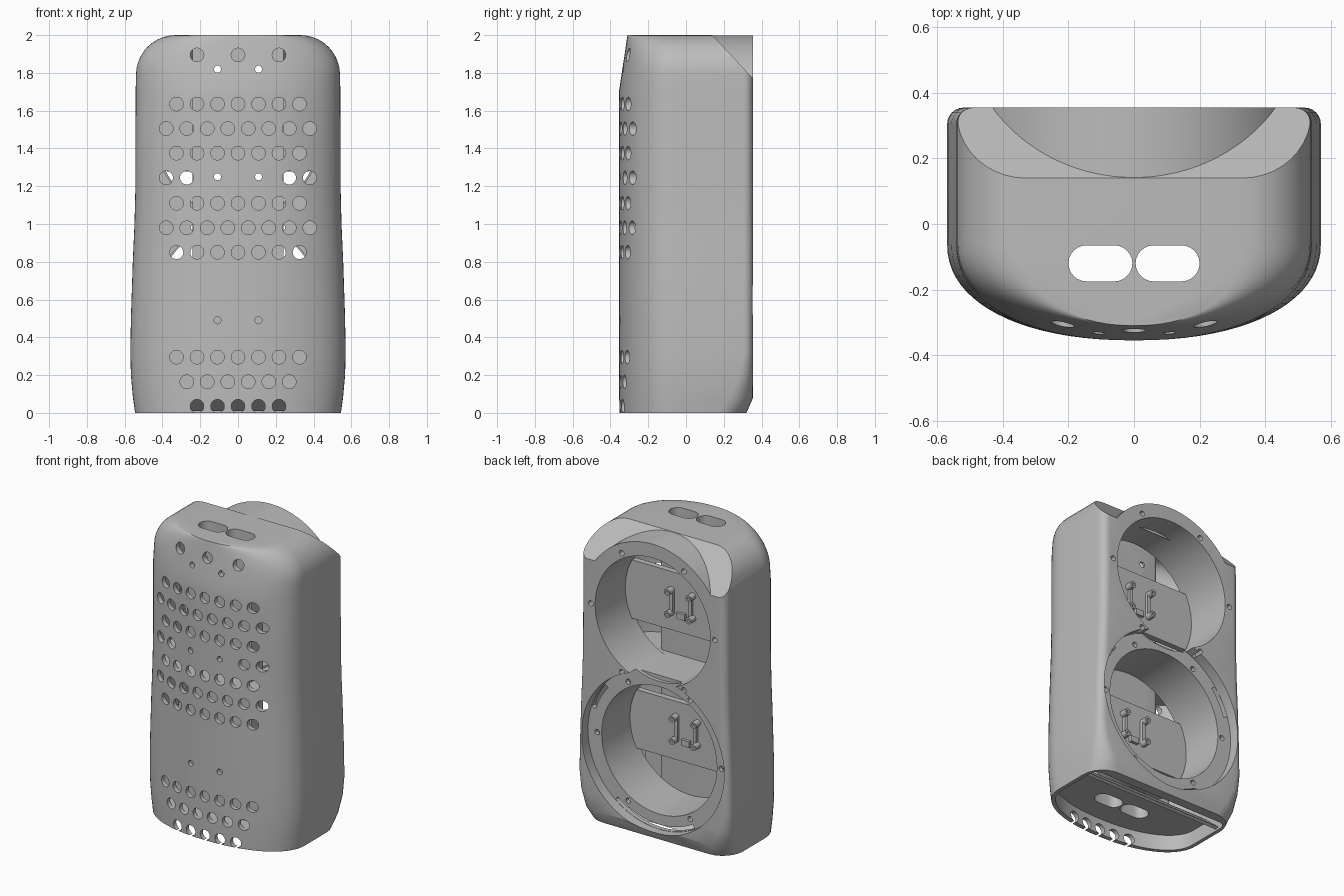
import bpy, bmesh
from math import sin, cos, asin, degrees, pi, radians

cube = bpy.data.objects.get("Cube")
if cube:
    bpy.data.objects.remove(cube)

grey = bpy.data.materials.new("plain_grey")
grey.use_nodes = True
grey.diffuse_color = (0.5, 0.5, 0.5, 1)
grey.node_tree.nodes["Principled BSDF"].inputs["Base Color"].default_value = (0.5, 0.5, 0.5, 1)


def finish(name, bm):
    bmesh.ops.recalc_face_normals(bm, faces=bm.faces)
    me = bpy.data.meshes.new(name)
    bm.to_mesh(me)
    bm.free()
    me.materials.append(grey)
    ob = bpy.data.objects.new(name, me)
    bpy.context.collection.objects.link(ob)
    return ob


PLACE = {"X": lambda u, v, d: (d, u, v),
         "Y": lambda u, v, d: (u, d, v),
         "Z": lambda u, v, d: (u, v, d)}


def prisms(name, outlines, axis, a, b):
    """Straight extrusions of flat outlines along one axis, in one object."""
    bm = bmesh.new()
    for pts in outlines:
        lo = [bm.verts.new(PLACE[axis](u, v, a)) for u, v in pts]
        hi = [bm.verts.new(PLACE[axis](u, v, b)) for u, v in pts]
        bm.faces.new(lo)
        bm.faces.new(hi)
        for i in range(len(pts)):
            j = (i + 1) % len(pts)
            bm.faces.new((lo[i], lo[j], hi[j], hi[i]))
    return finish(name, bm)


def arc(u, v, r, start=0, end=360, n=32):
    last = n if abs(end - start) < 360 else n - 1
    return [(u + r * cos(radians(start + (end - start) * i / n)),
             v + r * sin(radians(start + (end - start) * i / n))) for i in range(last + 1)]


def rect(u0, u1, v0, v1):
    return [(u0, v0), (u1, v0), (u1, v1), (u0, v1)]


def section(w, front, back, r):
    """Plan outline: full half oval in front, rounded corners behind."""
    side, power = -0.06, 2 / 2.2
    pts = []
    for i in range(41):
        c, s = cos(pi * i / 40), max(sin(pi * i / 40), 0)
        x = w * abs(c) ** power * (-1 if c > 0 else 1)
        pts.append((x, side + (front - side) * s ** power))
    return pts + arc(w - r, back - r, r, 0, 90, 6) + arc(r - w, back - r, r, 90, 180, 6)


def loft(name, levels):
    bm = bmesh.new()
    rings = [[bm.verts.new((x, y, z)) for x, y in section(w, f, b, r)] for z, w, f, b, r in levels]
    n = len(rings[0])
    for lo, hi in zip(rings, rings[1:]):
        for i in range(n):
            bm.faces.new((lo[i], lo[(i + 1) % n], hi[(i + 1) % n], hi[i]))
    bm.faces.new(rings[0])
    bm.faces.new(rings[-1])
    return finish(name, bm)


def combine(ob, cutter, mode="DIFFERENCE"):
    mod = ob.modifiers.new("cut", "BOOLEAN")
    mod.operation, mod.solver, mod.object = mode, "EXACT", cutter
    bpy.context.view_layer.update()
    me = bpy.data.meshes.new_from_object(ob.evaluated_get(bpy.context.evaluated_depsgraph_get()))
    ob.modifiers.clear()
    ob.data = me
    bpy.data.objects.remove(cutter)


# Outer body: height, half width, front, back, back corner radius
levels = [(0, .545, -.352, .32, .15), (.08, .556, -.354, .355, .12), (.2, .567, -.355, .355, .07),
          (.32, .57, -.355, .355, .05), (.5, .567, -.355, .355, .05), (.8, .557, -.355, .355, .05),
          (1.0, .548, -.355, .355, .05), (1.2, .543, -.355, .355, .05), (1.7, .542, -.355, .355, .05)]
for i in range(11):
    t = pi / 2 * i / 10
    z = 1.79 + .21 * sin(t)
    levels.append((z, .33 + .21 * cos(t), -.355 + .15 * (z - 1.7), .355, .05))
body = loft("body_shell", levels)

UPPER, LOWER, BORE, SEAT = 1.475, .58, .43, .285


def top_wedge(drop):
    pts = [(.1306, 2.01), (.3737, 1.75), (.5, 1.75), (.5, 2.1), (.1306, 2.1)]
    return prisms("wedge_cutter", [[(y, z - drop) for y, z in pts]], "X", -1, 1)


# Sloped top rear edge with the round rim standing over it
combine(body, top_wedge(0))
combine(body, prisms("rim", [arc(0, UPPER, .523, 32, 148, 48)], "Y", .11, .355), "UNION")

# Hollow inside, open underneath
inner = [(z * .983 if z else -.05, w - .03, f + .03, .255, min(r, .05)) for z, w, f, b, r in levels]
cavity = loft("cavity_cutter", inner)
combine(cavity, top_wedge(.05))
combine(body, cavity)

# Lower recess, fan bores and the narrow slots in the lower seat
combine(body, prisms("recess", [arc(0, LOWER, .532, n=96)], "Y", SEAT, .5))
combine(body, prisms("bores", [arc(0, c, BORE, n=72) for c in (UPPER, LOWER)], "Y", .2, .5))
slots = [arc(0, LOWER, .53, a, b, 24) + arc(0, LOWER, .5, b, a, 24)
         for a, b in ((240, 308), (18, 40), (140, 162))]
combine(body, prisms("slots", slots, "Y", .2, .3))

# Fan screw holes
for c, y in ((UPPER, .29), (LOWER, .2)):
    ring = [(.463 * cos(pi * k / 3), c + .463 * sin(pi * k / 3)) for k in range(6)]
    combine(body, prisms("screws", [arc(x, z, .018, n=12) for x, z in ring], "Y", y, .5))

# Front grille: height and number of holes in the row
STEP = .1085
rows = [(1.635, 7), (1.505, 8), (1.375, 7), (1.245, 8), (1.11, 7), (.98, 8), (.85, 7),
        (.295, 7), (.165, 6), (.035, 5)]
spots = [(k * 2 * STEP, 1.895) for k in (-1, 0, 1)]
for z, n in rows:
    for k in range(n):
        x = (k - (n - 1) / 2) * STEP
        if z != 1.245 or abs(x) > .2:
            spots.append((x, z))
combine(body, prisms("grille", [arc(x, z, .036, n=24) for x, z in spots], "Y", -.5, -.21))


def bolt_holes():
    return prisms("bolts", [arc(s * STEP, z, .019, n=12) for s in (-1, 1) for z in (1.82, 1.25, .49)],
                  "Y", -.5, .02)


def cable_slots(a, b):
    return prisms("cables", [arc(s * .1025 + .0425, -.12, .055, -90, 90, 12)
                             + arc(s * .1025 - .0425, -.12, .055, 90, 270, 12) for s in (-1, 1)], "Z", a, b)


combine(body, bolt_holes())
combine(body, cable_slots(1.9, 2.1))

# Central column carrying the cable channels
plan = [(-.24, -.2), (.24, -.2)] + arc(.2, -.09, .04, 0, 90, 6) + arc(-.2, -.09, .04, 90, 180, 6)
column = prisms("central_column", [plan], "Z", .12, 1.97)
combine(column, cable_slots(0, 2.1))
combine(column, bolt_holes())
parts = [body, column]

# Horizontal plates
for name, z0, z1, w, back in (("middle_divider", 1.02, 1.073, .52, .26),
                              ("bottom_plate", .107, .127, .53, .06)):
    plate = prisms(name, [section(w, -.33, back, .03)], "Z", z0, z1)
    combine(plate, cable_slots(0, 2.1))
    parts.append(plate)

# Baffle behind the lower grille and sloped wall at the foot
parts.append(prisms("lower_baffle", [rect(-.43, .43, .12, .36)], "Y", -.2, -.18))
parts.append(prisms("foot_slope", [[(.04, .11), (.06, .125), (.18, .02), (.16, .01)]], "X", -.52, .52))

# Ducts, motor panels and brackets for both fans; the lower set sits deeper
for tag, c, mid, y in (("upper", UPPER, UPPER, 0), ("lower", LOWER, LOWER + .02, -.05)):
    duct = prisms(tag + "_duct", [arc(0, c, BORE + .01, n=72)], "Y", y, .257)
    combine(duct, prisms("duct_bore", [arc(0, c, BORE, n=72)], "Y", -.1, .5))
    lean = degrees(asin(.197 / .425))
    panel = prisms(tag + "_motor_panel", [arc(0, c, .425, -lean, lean, 16)
                                          + arc(0, c, .425, 180 - lean, 180 + lean, 16)], "Y", y, y + .04)
    bars = [rect(s * .07 - .012, s * .07 + .012, mid - .075, mid + .075) for s in (-1, 1)]
    frame = prisms(tag + "_bracket_bars", bars + [rect(-.03, .03, mid - .1, mid - .06)],
                   "Y", y + .035, y + .06)
    corners = [(s * .08, mid + t * .075) for s in (-1, 1) for t in (-1, 1)]
    bosses = prisms(tag + "_bracket_bosses", [arc(x, z, .022, n=16) for x, z in corners],
                    "Y", y + .035, y + .09)
    combine(bosses, prisms("boss_holes", [arc(x, z, .01, n=12) for x, z in corners], "Y", y + .06, .2))
    parts += [duct, panel, frame, bosses]

# Smooth curved walls, crisp edges
bpy.ops.object.select_all(action="DESELECT")
for ob in parts:
    ob.select_set(True)
bpy.context.view_layer.objects.active = body
bpy.ops.object.shade_smooth_by_angle(angle=radians(28))
